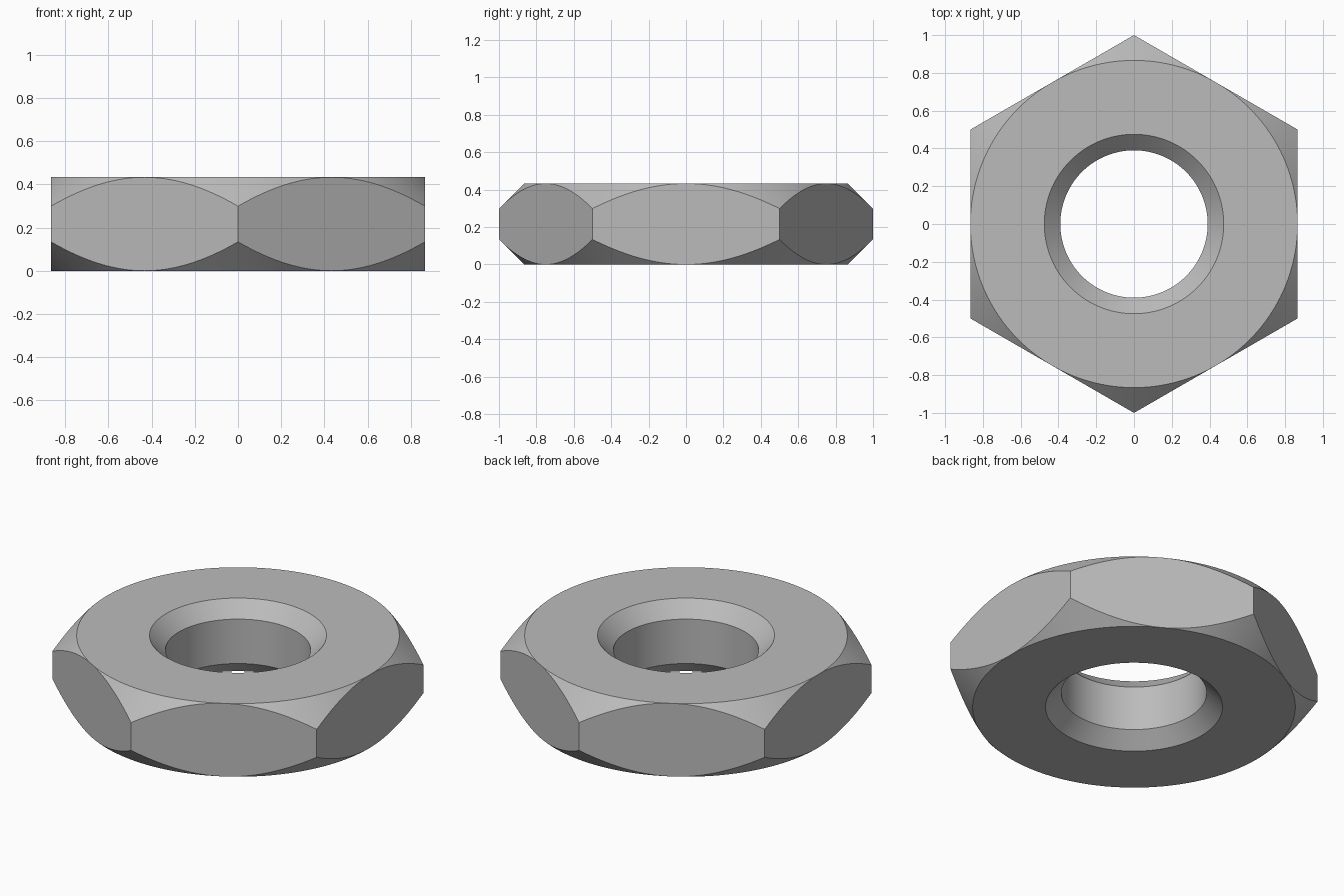
import bpy, bmesh, math

if "Cube" in bpy.data.objects:
    bpy.data.objects.remove(bpy.data.objects["Cube"])

H = 0.433                       # thickness
FLAT = math.sqrt(3) / 2         # centre to flat
BORE, RIM, DEPTH = 0.39, 0.475, 0.085
N = 192                         # multiple of 12, so corners fall on columns

steel = bpy.data.materials.new("steel_grey")
steel.diffuse_color = (0.5, 0.5, 0.5, 1)
steel.use_nodes = True
steel.node_tree.nodes["Principled BSDF"].inputs["Base Color"].default_value = steel.diffuse_color


def section(i):
    """Closed radial profile (radius, z) of the nut at column i."""
    step = N // 6
    off = (i + step // 2) % step - step // 2
    r = FLAT / math.cos(off * math.tau / N)
    drop = r - FLAT             # 45 degree corner chamfer
    return [(BORE, DEPTH), (RIM, 0), (FLAT, 0), (r, drop),
            (r, H - drop), (FLAT, H), (RIM, H), (BORE, H - DEPTH)]


# Sweep the profile round the axis
bm = bmesh.new()
rings = []
for i in range(N):
    a = math.tau * i / N
    rings.append([bm.verts.new((r * math.cos(a), r * math.sin(a), z))
                  for r, z in section(i)])
for i in range(N):
    p, q = rings[i], rings[(i + 1) % N]
    for k in range(8):
        m = (k + 1) % 8
        bm.faces.new((p[k], q[k], q[m], p[m]))

# Merge where the chamfer vanishes at the middle of each flat
bmesh.ops.remove_doubles(bm, verts=bm.verts, dist=1e-5)
bmesh.ops.recalc_face_normals(bm, faces=bm.faces)

mesh = bpy.data.meshes.new("hex_nut")
bm.to_mesh(mesh)
bm.free()
mesh.materials.append(steel)
nut = bpy.data.objects.new("hex_nut", mesh)
bpy.context.collection.objects.link(nut)

# Smooth bore and chamfers, sharp edges
bpy.context.view_layer.objects.active = nut
nut.select_set(True)
bpy.ops.object.shade_smooth_by_angle(angle=math.radians(30))
